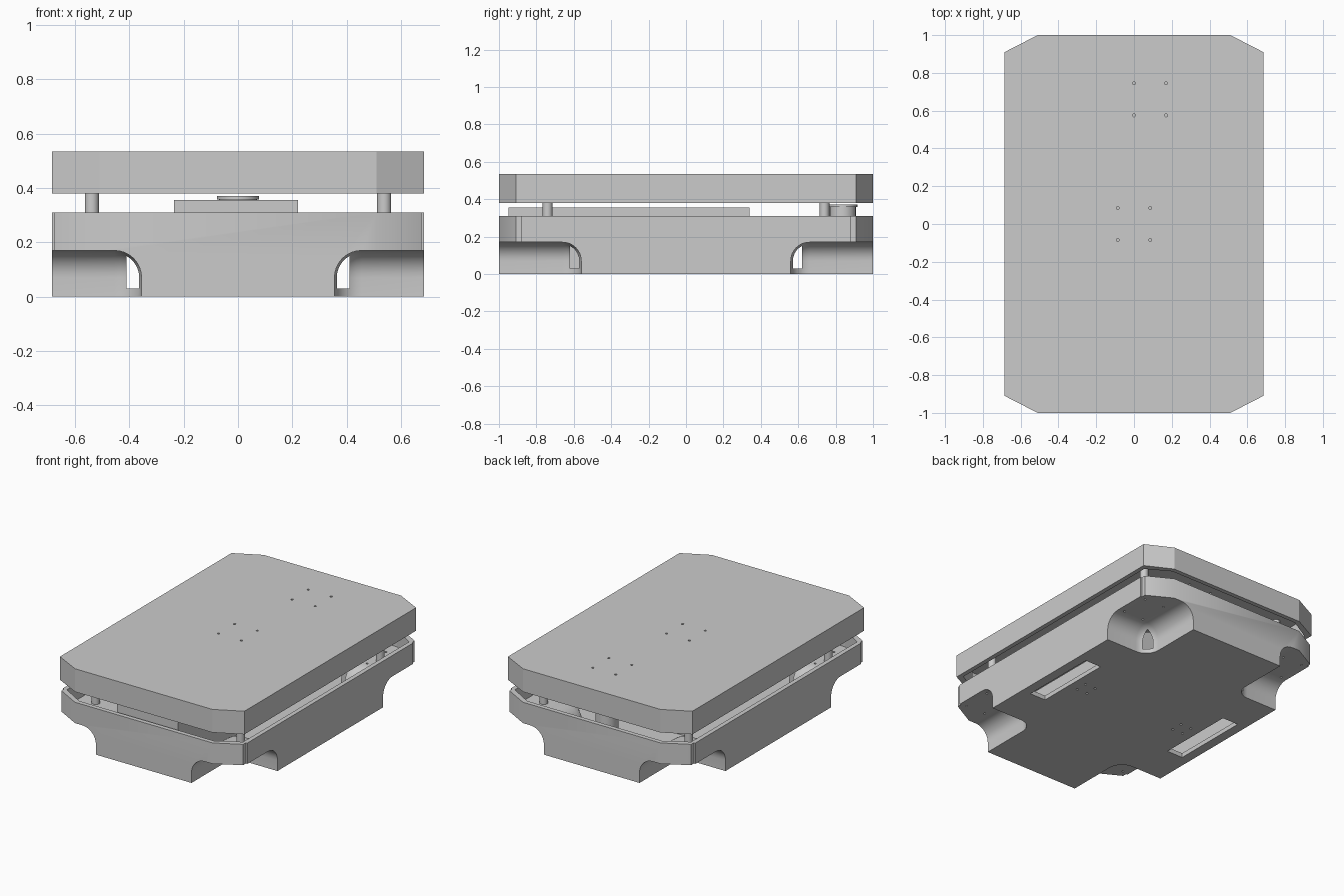
import bpy, bmesh, math
from mathutils import Vector

cube = bpy.data.objects.get("Cube")
if cube:
    bpy.data.objects.remove(cube, do_unlink=True)

grey = bpy.data.materials.new("plain grey")
grey.use_nodes = True
grey.diffuse_color = (0.6, 0.6, 0.6, 1)
grey.node_tree.nodes["Principled BSDF"].inputs["Base Color"].default_value = (0.6, 0.6, 0.6, 1)


def finish(name, bm):
    bmesh.ops.recalc_face_normals(bm, faces=bm.faces)
    mesh = bpy.data.meshes.new(name)
    bm.to_mesh(mesh)
    bm.free()
    mesh.materials.append(grey)
    obj = bpy.data.objects.new(name, mesh)
    bpy.context.collection.objects.link(obj)
    return obj


def prism(name, outline, z0, z1):
    bm = bmesh.new()
    face = bm.faces.new([bm.verts.new((x, y, z0)) for x, y in outline])
    top = bmesh.ops.extrude_face_region(bm, geom=[face])["geom"]
    bmesh.ops.translate(bm, vec=(0, 0, z1 - z0), verts=[v for v in top if isinstance(v, bmesh.types.BMVert)])
    return finish(name, bm)


def box(name, x0, x1, y0, y1, z0, z1):
    return prism(name, [(x0, y0), (x1, y0), (x1, y1), (x0, y1)], z0, z1)


def disc(name, x, y, r, z0, z1, n=24):
    ring = [(x + r * math.cos(math.tau * i / n), y + r * math.sin(math.tau * i / n)) for i in range(n)]
    return prism(name, ring, z0, z1)


def four_way(quarter):
    """Mirror a quarter outline, listed from the side round to the end, into all corners."""
    half = quarter + [(-x, y) for x, y in reversed(quarter)]
    return half + [(-x, -y) for x, y in half]


def well(name, sx, sy, grow, bottom):
    """Wheel recess with rounded inner edges, open towards the outer corner."""
    xs = sorted((sx * (0.355 - grow), sx * 1.2))
    ys = sorted((sy * (0.56 - grow), sy * 1.5))
    obj = box(name, *xs, *ys, bottom, 0.17 + grow)
    bm = bmesh.new()
    bm.from_mesh(obj.data)
    inner = Vector((sx * (0.355 - grow), sy * (0.56 - grow), 0.17 + grow))
    corner = min(bm.verts, key=lambda v: (v.co - inner).length)
    bmesh.ops.bevel(bm, geom=list(corner.link_edges), offset=0.1 + grow, segments=8, profile=0.5, affect='EDGES')
    bm.to_mesh(obj.data)
    bm.free()
    return obj


def cut(target, cutters):
    for c in cutters:
        mod = target.modifiers.new("cut", 'BOOLEAN')
        mod.operation, mod.solver, mod.object = 'DIFFERENCE', 'EXACT', c
        bpy.context.view_layer.objects.active = target
        bpy.ops.object.modifier_apply(modifier=mod.name)
        bpy.data.objects.remove(c, do_unlink=True)


def smooth(obj):
    bpy.ops.object.select_all(action='DESELECT')
    obj.select_set(True)
    bpy.context.view_layer.objects.active = obj
    bpy.ops.object.shade_smooth_by_angle(angle=math.radians(30))


corners = [(sx, sy) for sx in (-1, 1) for sy in (-1, 1)]
lid_outline = four_way([(0.685, 0.91), (0.51, 1)])
inner_outline = four_way([(0.655, 0.88), (0.5, 0.97)])
tray_outline = four_way([(0.685, 0.88), (0.675, 0.88), (0.675, 0.91), (0.51, 1)])

# Lower tray: hollow, with the recess shells left standing in the cavity
tray = prism("lower_tray", tray_outline, 0, 0.31)
cavity = prism("tray_cavity", inner_outline, 0.03, 0.4)
cut(cavity, [well("recess_shell", sx, sy, 0.03, -0.2) for sx, sy in corners])
cutters = [cavity]
for sx, sy in corners:
    cutters.append(well("wheel_recess", sx, sy, 0, -0.1))
    # Cable window in the inner corner of each recess
    cutters.append(box("window", *sorted((sx * 0.31, sx * 0.41)), *sorted((sy * 0.51, sy * 0.62)), 0.03, 0.15))
    # Screw holes in the recess roof
    cutters += [disc("hole", sx * x, sy * y, 0.007, 0.1, 0.25, 8) for x in (0.49, 0.64) for y in (0.67, 0.87)]
# Floor slots and sensor screw holes
for s in (-1, 1):
    cutters.append(box("slot", *sorted((s * 0.5, s * 0.62)), -0.27, 0.27, -0.1, 0.1))
    cutters += [disc("hole", s * 0.39 + dx, dy, 0.008, -0.1, 0.1, 8) for dx in (-0.04, 0.04) for dy in (-0.04, 0.04)]
cut(tray, cutters)
smooth(tray)

# Upper lid: hollow below, with two sets of four mounting holes
lid = prism("upper_lid", lid_outline, 0.38, 0.535)
cutters = [prism("lid_cavity", inner_outline, 0.3, 0.505)]
for cx, cy in ((0, 0), (0.085, 0.66)):
    cutters += [disc("hole", cx + sx * 0.085, cy + sy * 0.085, 0.008, 0.45, 0.6, 10) for sx, sy in corners]
cut(lid, cutters)

# Spacer posts joining tray and lid
for sx, sy in corners:
    side = "right" if sx < 0 else "left"
    end = "front" if sy < 0 else "back"
    smooth(disc(f"{end}_{side}_post", sx * 0.538, sy * 0.74, 0.026, 0.2, 0.505))

# Battery block and the round knob behind it
box("battery_block", -0.235, 0.22, -0.95, 0.34, 0.03, 0.355)
smooth(disc("knob_body", 0, 0.838, 0.07, 0.03, 0.358))
smooth(disc("knob_cap", 0, 0.838, 0.078, 0.358, 0.371))
